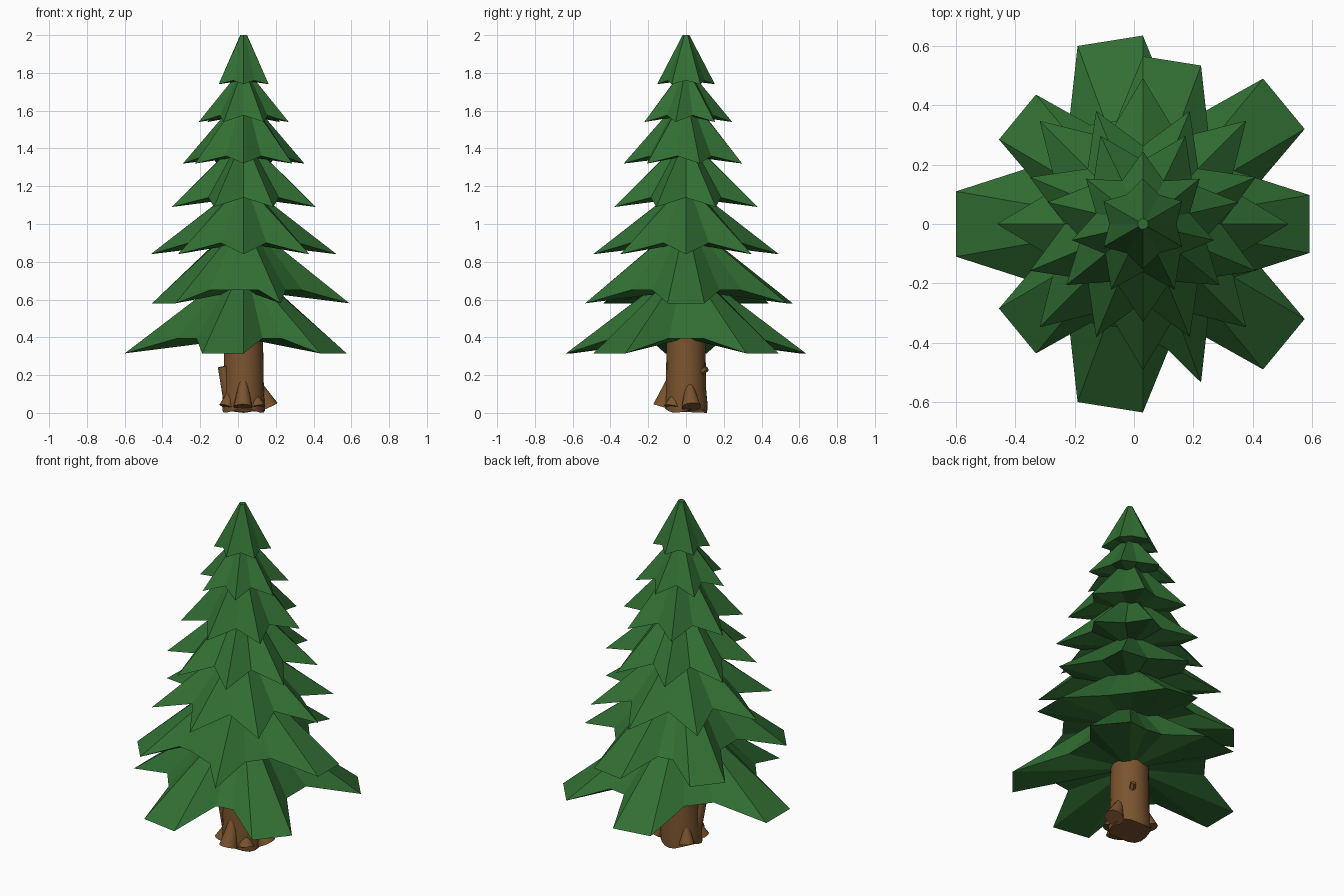
import bpy, bmesh, math
from mathutils import Vector, Matrix

if "Cube" in bpy.data.objects:
    bpy.data.objects.remove(bpy.data.objects["Cube"])

AX = 0.03  # trunk axis offset in x


def material(name, rgb):
    m = bpy.data.materials.new(name)
    m.diffuse_color = (*rgb, 1)
    m.use_nodes = True
    m.node_tree.nodes["Principled BSDF"].inputs["Base Color"].default_value = m.diffuse_color
    return m


GREEN = material("needle green", (0.031, 0.158, 0.033))
BROWN = material("bark brown", (0.195, 0.088, 0.028))


def finish(bm, name, mat, smooth=False):
    bmesh.ops.recalc_face_normals(bm, faces=bm.faces)
    me = bpy.data.meshes.new(name)
    bm.to_mesh(me)
    bm.free()
    ob = bpy.data.objects.new(name, me)
    bpy.context.collection.objects.link(ob)
    me.materials.append(mat)
    if smooth:
        bpy.context.view_layer.objects.active = ob
        ob.select_set(True)
        bpy.ops.object.shade_smooth_by_angle(angle=math.radians(40))
        ob.select_set(False)
    return ob


def tier(name, rim, z_top, r_top, z_under):
    """Skirt of branches: rim points (relative to the axis) rise to a small ring."""
    bm = bmesh.new()
    low = [bm.verts.new((AX + x, y, z)) for x, y, z in rim]
    top = []
    for x, y, z in rim:
        d = Vector((x, y)).normalized() * r_top
        top.append(bm.verts.new((AX + d.x, d.y, z_top)))
    under = bm.verts.new((AX, 0, z_under))
    n = len(rim)
    for i in range(n):
        j = (i + 1) % n
        bm.faces.new((low[i], low[j], top[j], top[i]))
        bm.faces.new((low[j], low[i], under))
    bm.faces.new(top)
    finish(bm, name, GREEN)


def star(n, start, r, ratio, z_tip, z_notch):
    pts = []
    for i in range(2 * n):
        a = math.radians(start) + math.pi * i / n
        rr, z = (r, z_tip) if i % 2 == 0 else (r * ratio, z_notch)
        pts.append((rr * math.cos(a), rr * math.sin(a), z))
    return pts


# Pointed upper tiers: tips, start angle, radius, notch ratio, tip z, notch z, top z, top radius
UPPER = [
    (6, 90, 0.153, 0.74, 1.74, 1.76, 2.00, 0.018),
    (7, 90, 0.245, 0.66, 1.54, 1.575, 1.80, 0.03),
    (7, -90, 0.330, 0.65, 1.32, 1.36, 1.64, 0.05),
    (8, 22.5, 0.412, 0.64, 1.09, 1.14, 1.42, 0.05),
    (8, 0, 0.492, 0.64, 0.84, 0.90, 1.16, 0.08),
]
for k, (n, a, r, q, zt, zn, top, rt) in enumerate(UPPER):
    tier(f"foliage_tier_{k + 1}", star(n, a, r, q, zt, zn), top, rt, zn)

# Broad-branched lower tiers: half rim from +x round to -x, flag 1 = notch
HALF = [(0.35, 0.09, 1), (0.545, 0.32, 0), (0.405, 0.49, 0), (0.20, 0.375, 1),
        (0.10, 0.39, 1), (0.0, 0.635, 0), (-0.22, 0.60, 0), (-0.25, 0.33, 1),
        (-0.35, 0.20, 1), (-0.63, 0.11, 0)]


def broad(scale, flip, z_tip, z_notch):
    pts = [(x * scale * flip, y * scale, z_notch if f else z_tip) for x, y, f in HALF]
    return pts + [(x, -y, z) for x, y, z in reversed(pts)]


rim6 = broad(0.89, -1, 0.58, 0.65)
# the front branch of this tier is narrower, with a single tip
rim6 = [(0.08, -0.42, 0.65) if abs(x) < 0.01 and y < 0 else (x, y, z) for x, y, z in rim6]
tier("foliage_tier_6", rim6, 0.95, 0.10, 0.65)
tier("foliage_tier_7", broad(1, 1, 0.315, 0.395), 0.72, 0.10, 0.395)

# Trunk with a slight flare at the foot
bm = bmesh.new()
SIDES = 20
rings = []
for z, r in [(0.015, 0.112), (0.05, 0.114), (0.12, 0.107), (0.42, 0.102)]:
    ring = []
    for i in range(SIDES):
        a = math.tau * i / SIDES
        dz = 0.012 * math.sin(3 * a) if z < 0.03 else 0
        ring.append(bm.verts.new((AX + r * math.cos(a), r * math.sin(a), z + dz)))
    rings.append(ring)
for lo, hi in zip(rings, rings[1:]):
    for i in range(SIDES):
        j = (i + 1) % SIDES
        bm.faces.new((lo[i], lo[j], hi[j], hi[i]))
bm.faces.new(rings[0])
bm.faces.new(rings[-1])
finish(bm, "trunk", BROWN, True)


def limb(name, a, b, ra, rb, segs=12):
    """Tapered round peg from a to b."""
    a, b = Vector(a), Vector(b)
    d = b - a
    rot = d.to_track_quat('Z', 'Y').to_matrix().to_4x4()
    bm = bmesh.new()
    bmesh.ops.create_cone(bm, cap_ends=True, segments=segs, radius1=ra, radius2=rb,
                          depth=d.length, matrix=Matrix.Translation((a + b) / 2) @ rot)
    finish(bm, name, BROWN, True)


# Roots leaning out around the base: angle, reach, height, thickness
for k, (deg, reach, h, r) in enumerate([(12, 0.135, 0.145, 0.052), (268, 0.125, 0.17, 0.05),
                                        (140, 0.11, 0.12, 0.042), (215, 0.11, 0.10, 0.04),
                                        (315, 0.10, 0.09, 0.045)]):
    a = math.radians(deg)
    c, s = math.cos(a), math.sin(a)
    limb(f"root_{k + 1}", (AX + reach * c, reach * s, 0.035),
         (AX + 0.085 * c, 0.085 * s, h), r, 0.02)

# Broken branch stubs
limb("left_stub", (-0.045, -0.02, 0.07), (-0.082, -0.03, 0.245), 0.034, 0.026)
limb("back_stub", (0.08, 0.08, 0.215), (0.095, 0.11, 0.235), 0.018, 0.016, 6)

# Rest the lowest point on the floor
low = min(v.co.z for o in bpy.data.objects for v in o.data.vertices)
for o in bpy.data.objects:
    if not o.name.startswith("foliage"):
        for v in o.data.vertices:
            if v.co.z < 0.1:
                v.co.z -= low
